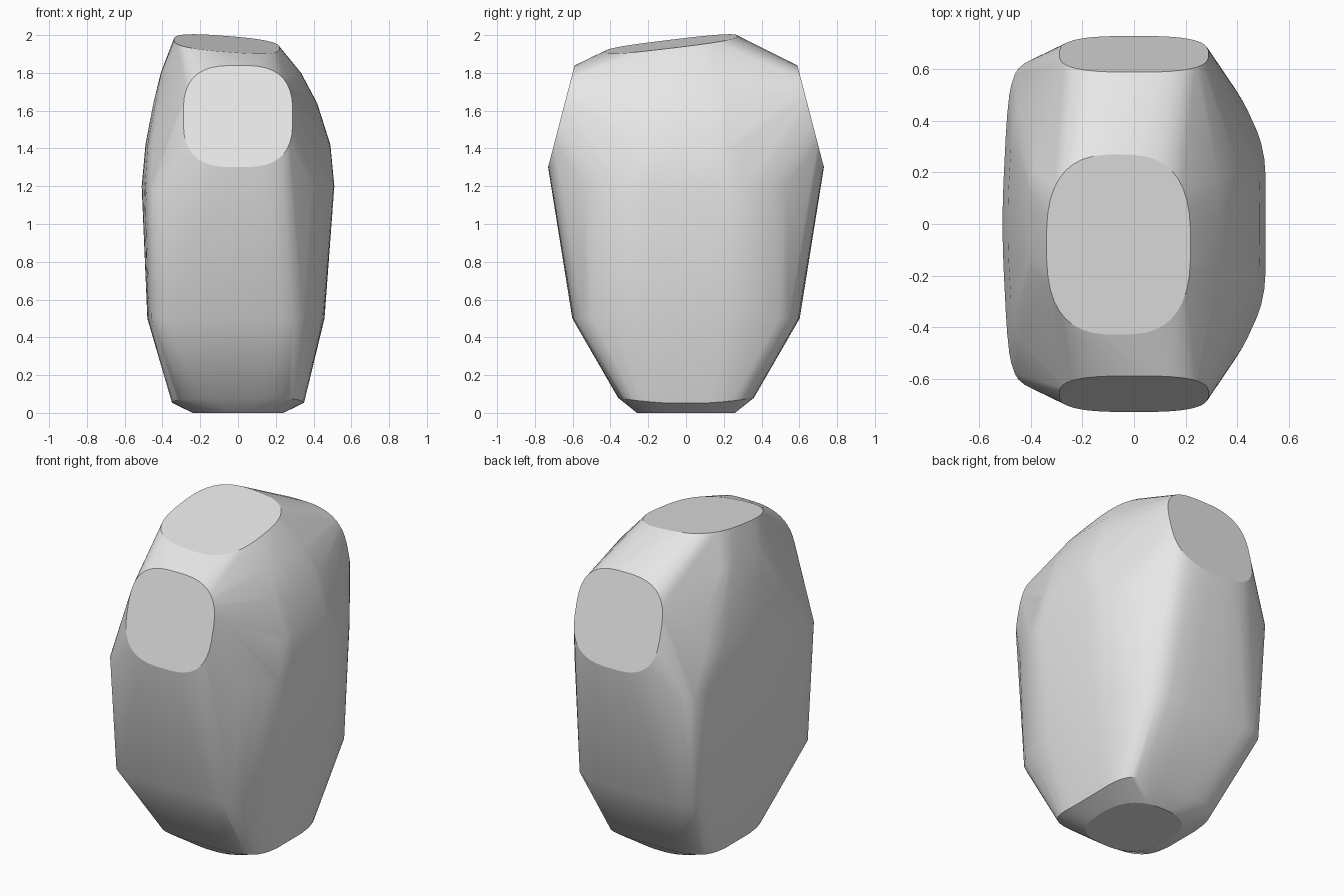
import bpy, bmesh, math
from mathutils import Vector

cube = bpy.data.objects.get("Cube")
if cube:
    bpy.data.objects.remove(cube, do_unlink=True)


def oval(a, b, power, place, steps=40):
    """Rounded-square ring, put in space by the place function."""
    ring = []
    for i in range(steps):
        t = math.tau * (i + 0.5) / steps
        c, s = math.cos(t), math.sin(t)
        u = math.copysign(abs(c) ** (2 / power), c) * a
        v = math.copysign(abs(s) ** (2 / power), s) * b
        ring.append(Vector(place(u, v)))
    return ring


def section(half, z, rounds=2):
    """Level outline, mirrored front to back, with its corners rounded."""
    pts = [Vector((x, y, z)) for x, y in half]
    pts += [Vector((p.x, -p.y, z)) for p in reversed(pts) if p.y > 0]
    for _ in range(rounds):
        cut = []
        for i, p in enumerate(pts):
            q = pts[(i + 1) % len(pts)]
            cut += [p.lerp(q, 0.2), p.lerp(q, 0.8)]
        pts = cut
    return pts


points = []

# Flat facets: front and back, sloped top, base
for side in (-1, 1):
    points += oval(0.29, 0.27, 2.9,
                   lambda u, v: (u, side * (0.66 - 0.26 * v), 1.57 + v))
points += oval(0.28, 0.35, 2.8, lambda u, v: (
    u - 0.06, v - 0.08, 1.958 - 0.08 * (u - 0.06) + 0.12 * (v - 0.08)))
points += oval(0.24, 0.26, 2.6, lambda u, v: (u, v, 0))

# Rim above the base
points += oval(0.35, 0.36, 4.5,
               lambda u, v: (u, v, 0.05 + 0.03 * (v / 0.36) ** 2))

# Body sections, from the low bend up to the shoulders
points += section([(0.46, 0), (0.45, 0.3), (0.34, 0.59), (0, 0.605),
                   (-0.45, 0.59), (-0.48, 0.4), (-0.48, 0)], 0.5)
points += section([(0.51, 0), (0.51, 0.29), (0.41, 0.51), (0.27, 0.67),
                   (-0.28, 0.68), (-0.45, 0.62), (-0.49, 0.5),
                   (-0.515, 0)], 1.2)
points += section([(0.49, 0), (0.485, 0.24), (0.33, 0.52), (-0.33, 0.6),
                   (-0.47, 0.44), (-0.495, 0)], 1.42)
points += section([(0.42, 0), (0.415, 0.25), (0.25, 0.5), (-0.28, 0.52),
                   (-0.42, 0.35), (-0.455, 0)], 1.64)
points += section([(0.335, 0), (0.33, 0.24), (-0.3, 0.3),
                   (-0.405, 0.2), (-0.41, 0)], 1.8)

# Wrap the rings in one closed skin
bm = bmesh.new()
for p in points:
    bm.verts.new(p)
hull = bmesh.ops.convex_hull(bm, input=bm.verts[:])
bmesh.ops.delete(bm, geom=[v for v in bm.verts if not v.link_faces],
                 context='VERTS')
bmesh.ops.dissolve_limit(bm, angle_limit=math.radians(0.5),
                         verts=bm.verts[:], edges=bm.edges[:])
bmesh.ops.recalc_face_normals(bm, faces=bm.faces[:])

# Soft shading, with crisp borders around the flat facets
for f in bm.faces:
    f.smooth = True
for e in bm.edges:
    facet = any(len(f.verts) > 14 for f in e.link_faces)
    e.smooth = not facet and e.calc_face_angle(0) < math.radians(32)

mesh = bpy.data.meshes.new("rock")
bm.to_mesh(mesh)
bm.free()

# Stone colour
stone = bpy.data.materials.new("light grey stone")
stone.use_nodes = True
grey = (0.8, 0.8, 0.8, 1)
stone.diffuse_color = grey
stone.node_tree.nodes["Principled BSDF"].inputs["Base Color"].default_value = grey
mesh.materials.append(stone)

rock = bpy.data.objects.new("rock", mesh)
bpy.context.collection.objects.link(rock)
